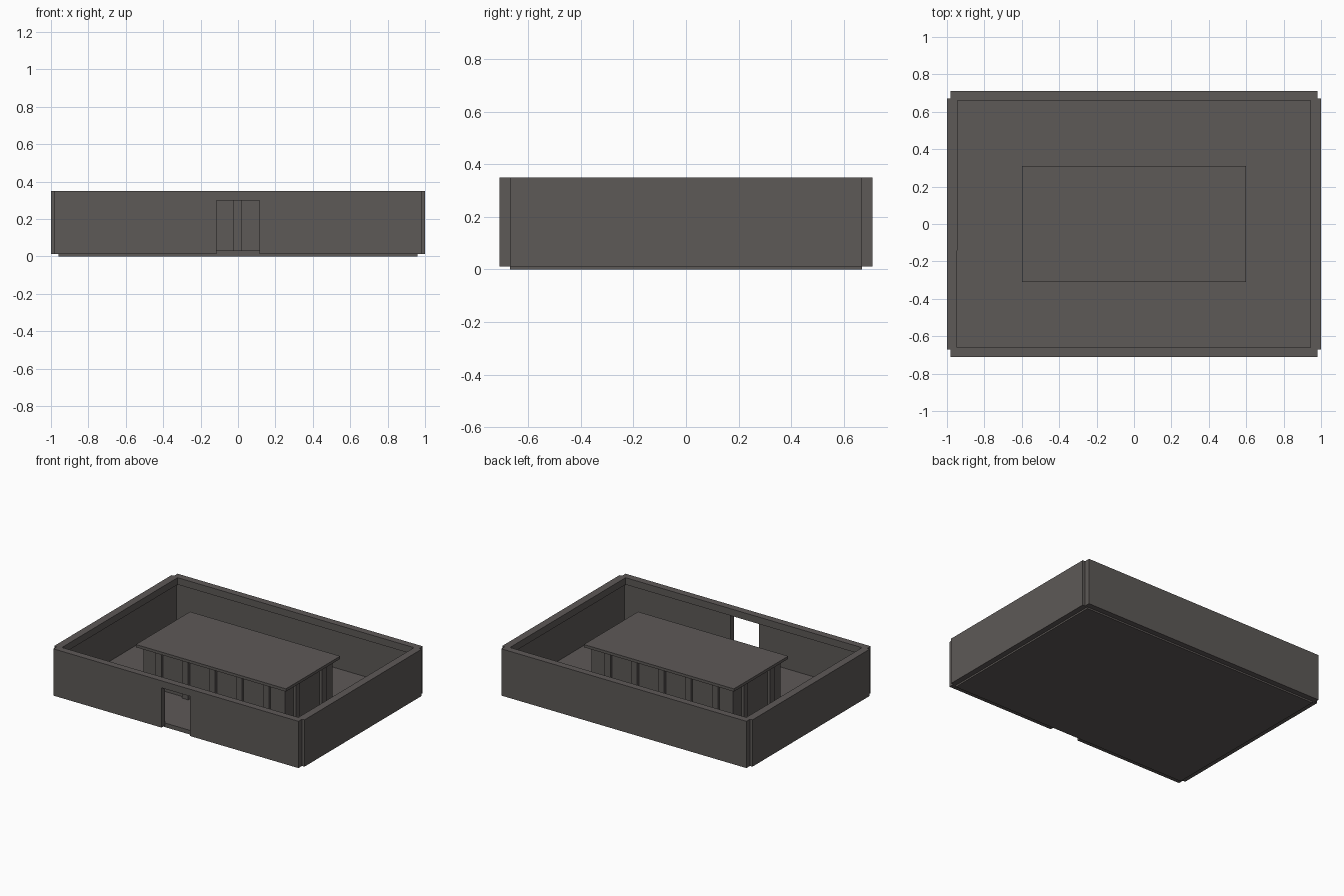
import bpy
import bmesh
from math import pi
from mathutils import Matrix

cube = bpy.data.objects.get("Cube")
if cube:
    bpy.data.objects.remove(cube, do_unlink=True)

# One warm dark grey for the whole model
stone = bpy.data.materials.new("warm_dark_grey")
stone.use_nodes = True
colour = (0.11, 0.1, 0.095, 1)
stone.diffuse_color = colour
stone.node_tree.nodes["Principled BSDF"].inputs["Base Color"].default_value = colour


def finish(name, bm):
    bmesh.ops.recalc_face_normals(bm, faces=bm.faces)
    mesh = bpy.data.meshes.new(name)
    bm.to_mesh(mesh)
    bm.free()
    mesh.materials.append(stone)
    obj = bpy.data.objects.new(name, mesh)
    bpy.context.collection.objects.link(obj)
    return obj


def box(name, x, y, z):
    bm = bmesh.new()
    size = Matrix.Diagonal((x[1] - x[0], y[1] - y[0], z[1] - z[0], 1))
    centre = Matrix.Translation([(a + b) / 2 for a, b in (x, y, z)])
    bmesh.ops.create_cube(bm, size=1, matrix=centre @ size)
    return finish(name, bm)


def wall(name, half_length, outer, inner, lip, angle):
    """Wall with an inward lip along its top, turned about the centre."""
    profile = [(outer, WALL_BASE), (outer, WALL_TOP), (lip, WALL_TOP),
               (lip, LIP_BASE), (inner, LIP_BASE), (inner, WALL_BASE)]
    bm = bmesh.new()
    face = bm.faces.new([bm.verts.new((-half_length, y, z)) for y, z in profile])
    swept = bmesh.ops.extrude_face_region(bm, geom=[face])["geom"]
    verts = [v for v in swept if isinstance(v, bmesh.types.BMVert)]
    bmesh.ops.translate(bm, verts=verts, vec=(2 * half_length, 0, 0))
    bmesh.ops.rotate(bm, verts=bm.verts, matrix=Matrix.Rotation(angle, 3, 'Z'))
    return finish(name, bm)


WALL_BASE, LIP_BASE, WALL_TOP = 0.012, 0.30, 0.35
FLOOR = 0.03
ROOF_BASE, ROOF_TOP = 0.31, 0.33

# Floor slab and the four enclosing walls
box("floor_slab", (-0.96, 0.96), (-0.67, 0.67), (0, FLOOR))
wall("back_wall", 0.98, 0.71, 0.67, 0.66, 0)
front = wall("front_wall", 0.98, 0.71, 0.67, 0.66, pi)
wall("left_wall", 0.67, 1.0, 0.96, 0.945, -pi / 2)
wall("right_wall", 0.67, 1.0, 0.96, 0.945, pi / 2)

# Doorway through the front wall
cutter = box("doorway_cutter", (-0.115, 0.115), (-0.8, -0.6), (-0.1, 0.299))
cutter.hide_render = True
cutter.hide_viewport = True
cutter.display_type = 'WIRE'
cut = front.modifiers.new("doorway", 'BOOLEAN')
cut.operation = 'DIFFERENCE'
cut.solver = 'EXACT'
cut.object = cutter

# Inner hall with an overhanging flat roof
box("hall_walls", (-0.565, 0.565), (-0.27, 0.27), (FLOOR, ROOF_BASE))
box("hall_roof", (-0.6, 0.6), (-0.31, 0.31), (ROOF_BASE, ROOF_TOP))

# Pilasters around the hall
for side, sign in (("front", -1), ("back", 1)):
    for i in range(5):
        x = (i - 2) * 0.215 - 0.004
        y = sorted((sign * 0.26, sign * 0.29))
        box(f"{side}_pilaster_{i + 1}", (x - 0.024, x + 0.024), y, (FLOOR, ROOF_BASE))
for side, sign in (("right", -1), ("left", 1)):
    for i, y in enumerate((-0.15, 0.15)):
        x = sorted((sign * 0.555, sign * 0.585))
        box(f"{side}_pilaster_{i + 1}", x, (y - 0.024, y + 0.024), (FLOOR, ROOF_BASE))
